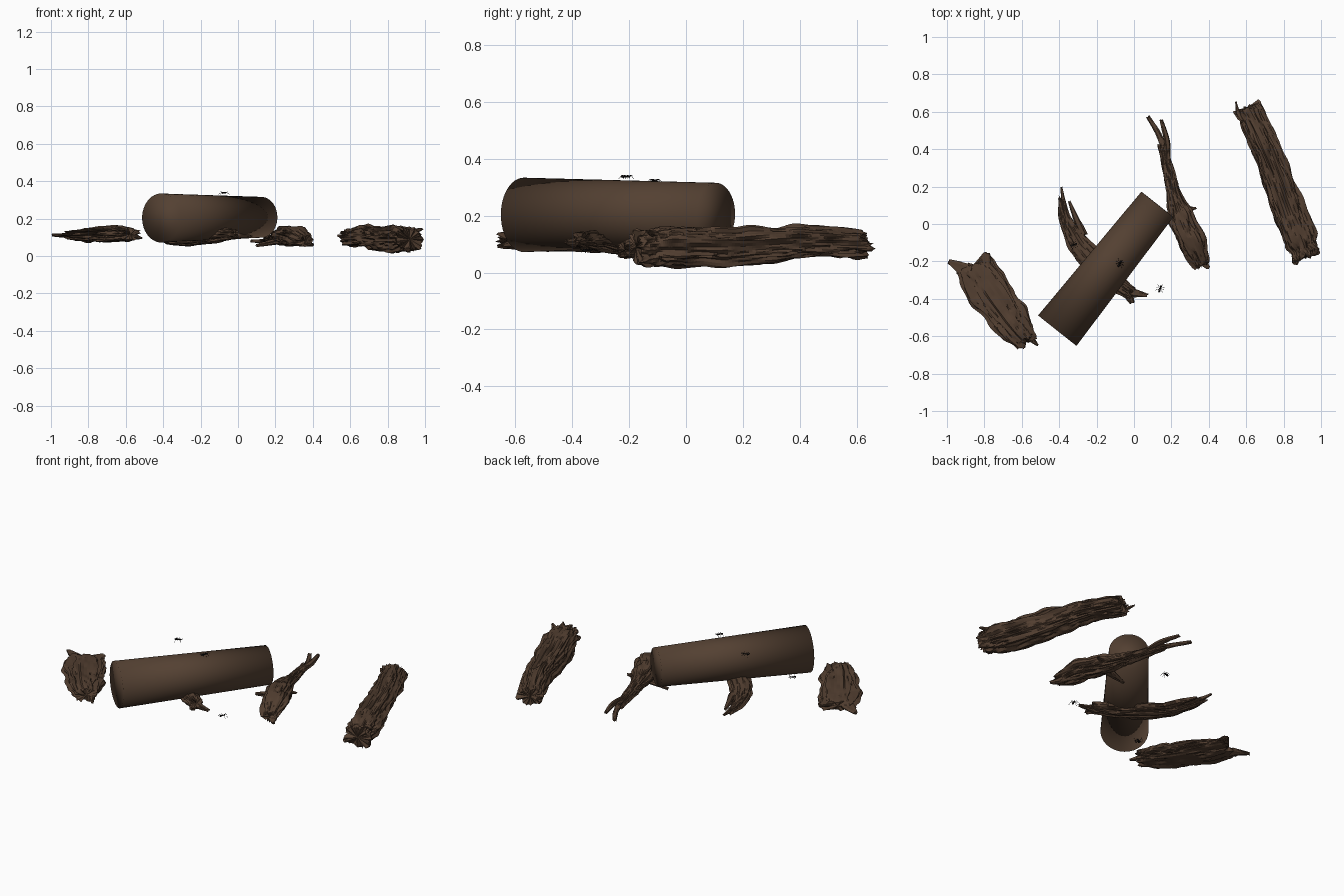
import bpy, bmesh, math
from mathutils import Vector, Matrix, noise

if "Cube" in bpy.data.objects:
    bpy.data.objects.remove(bpy.data.objects["Cube"])


def material(name, rgb):
    m = bpy.data.materials.new(name)
    m.diffuse_color = (*rgb, 1)
    m.use_nodes = True
    m.node_tree.nodes["Principled BSDF"].inputs["Base Color"].default_value = m.diffuse_color
    return m


BARK = material("bark brown", (0.085, 0.049, 0.030))
LOG = material("log brown", (0.088, 0.052, 0.032))
ANT = material("ant black", (0.007, 0.006, 0.006))


def finish(bm, name, mat, smooth=False):
    bmesh.ops.recalc_face_normals(bm, faces=bm.faces)
    for f in bm.faces:
        f.smooth = smooth
    me = bpy.data.meshes.new(name)
    bm.to_mesh(me)
    bm.free()
    me.materials.append(mat)
    ob = bpy.data.objects.new(name, me)
    bpy.context.collection.objects.link(ob)
    return ob


def spline(pts, t):
    """Catmull-Rom through (x, y, z, half width, half thickness) stations."""
    n = len(pts) - 1
    i = min(int(t * n), n - 1)
    u = t * n - i
    a, b, c, d = (pts[max(0, min(n, k))] for k in (i - 1, i, i + 1, i + 2))
    return [0.5 * (2 * q + (r - p) * u + (2 * p - 5 * q + 4 * r - s) * u * u
                   + (3 * q - p - 3 * r + s) * u ** 3) for p, q, r, s in zip(a, b, c, d)]


def add_limb(bm, pts, seed, rings=70, sides=44, jag=0.03):
    """Sweep a craggy, grooved section along a path, with splintered ends."""
    length = sum((Vector(a[:3]) - Vector(b[:3])).length for a, b in zip(pts, pts[1:]))
    off = Vector((seed * 7.3, seed * 3.1, 0))
    loops = []
    for i in range(rings + 1):
        t = i / rings
        x, y, z, w, h = spline(pts, t)
        e = 0.01
        p0, p1 = spline(pts, max(0, t - e)), spline(pts, min(1, t + e))
        tan = (Vector(p1[:3]) - Vector(p0[:3])).normalized()
        side = tan.cross(Vector((0, 0, 1))).normalized()
        up = side.cross(tan)
        w, h = max(w, 0.004), max(h, 0.004)
        k_end = max(0, 1 - t / 0.12) - max(0, 1 - (1 - t) / 0.12)
        loop = []
        for j in range(sides):
            a = 2 * math.pi * j / sides
            c, s = math.cos(a), math.sin(a)
            along = t * length
            grain = noise.noise(off + Vector((c * 2.6, s * 2.6, along * 4)))
            fine = noise.noise(off + Vector((c * 6, s * 6, along * 14)))
            lump = noise.noise(off + Vector((c, s, along * 9 + 20)))
            groove = -0.22 * max(0, 1 - abs(grain) * 7)
            r = 0.97 + 0.22 * grain + 0.16 * fine + 0.16 * lump + groove
            cx = math.copysign(abs(c) ** 0.85, c) * w * r
            sz = math.copysign(abs(s) ** 0.85, s) * h * r
            shift = noise.noise(off + Vector((c * 4, s * 4, 50 + k_end))) * jag * 1.3
            p = Vector((x, y, z)) + side * cx + up * sz + tan * (k_end * shift)
            p.z = max(p.z, 0.0)
            loop.append(bm.verts.new(p))
        loops.append(loop)
    for a, b in zip(loops, loops[1:]):
        for j in range(sides):
            k = (j + 1) % sides
            bm.faces.new((a[j], a[k], b[k], b[j]))
    for loop in (loops[0], loops[-1]):
        mid = sum((v.co for v in loop), Vector()) / sides
        tip = bm.verts.new(mid)
        for j in range(sides):
            bm.faces.new((loop[j], loop[(j + 1) % sides], tip))


def stick(name, *limbs):
    bm = bmesh.new()
    for n, (pts, seed) in enumerate(limbs):
        big = n == 0
        add_limb(bm, pts, seed, 90 if big else 36, 52 if big else 18, 0.035 if big else 0.01)
    return finish(bm, name, BARK)


# Driftwood pieces: stations are x, y, z, half width, half thickness
stick("long_branch",
      ([(.60, .62, .10, .072, .045), (.70, .42, .105, .08, .058), (.795, .165, .092, .085, .068),
        (.885, -.08, .09, .082, .072), (.92, -.175, .09, .072, .062)], 1),
      ([(.56, .58, .10, .014, .012), (.545, .652, .10, .004, .004)], 2),
      ([(.64, .58, .11, .014, .012), (.655, .635, .11, .004, .004)], 3),
      ([(.94, -.10, .13, .02, .016), (.985, -.135, .145, .006, .006)], 4),
      ([(.88, -.15, .07, .02, .016), (.87, -.215, .07, .006, .006)], 5))
stick("flat_bark",
      ([(-.86, -.215, .112, .10, .026), (-.80, -.32, .112, .115, .036), (-.71, -.45, .115, .105, .042),
        (-.63, -.56, .12, .088, .042), (-.575, -.625, .115, .06, .03)], 6),
      ([(-.90, -.25, .11, .04, .014), (-.99, -.20, .112, .012, .008)], 7),
      ([(-.80, -.22, .115, .04, .016), (-.785, -.155, .12, .015, .01)], 8),
      ([(-.58, -.58, .11, .03, .02), (-.515, -.648, .095, .006, .006)], 9))
stick("forked_branch",
      ([(.15, .42, .085, .022, .018), (.185, .28, .09, .032, .024), (.215, .15, .10, .042, .036),
        (.255, .03, .105, .074, .052), (.31, -.10, .105, .072, .048), (.36, -.215, .08, .042, .028)], 11),
      ([(.165, .40, .085, .018, .014), (.125, .49, .08, .014, .012), (.075, .572, .08, .010, .008)], 12),
      ([(.18, .33, .095, .016, .014), (.175, .44, .10, .016, .013), (.145, .555, .10, .009, .008)], 13),
      ([(.25, .07, .10, .03, .02), (.33, .085, .10, .006, .006)], 14),
      ([(.22, .04, .08, .03, .02), (.10, .03, .055, .008, .008)], 15),
      ([(.35, -.18, .07, .03, .02), (.40, -.235, .06, .01, .008)], 16))
stick("under_branch",
      ([(-.385, .13, .085, .018, .016), (-.365, .03, .085, .032, .024), (-.30, -.10, .088, .056, .032),
        (-.20, -.215, .095, .058, .034), (-.10, -.31, .11, .045, .032), (-.02, -.37, .115, .038, .028)], 17),
      ([(-.375, .10, .085, .014, .012), (-.388, .195, .09, .005, .006)], 18),
      ([(-.27, -.06, .085, .022, .018), (-.31, .03, .085, .016, .014), (-.345, .12, .085, .007, .007)], 19),
      ([(-.03, -.365, .11, .026, .02), (.07, -.382, .105, .010, .008)], 20),
      ([(-.04, -.36, .11, .03, .02), (-.01, -.42, .105, .014, .01)], 21))

# Tapered log, smooth shaded across its ends
start, end = Vector((-.41, -.57, .203)), Vector((.125, .105, .207))
axis = end - start
bm = bmesh.new()
bmesh.ops.create_cone(bm, cap_ends=True, segments=48, radius1=.131, radius2=.109, depth=axis.length)
bmesh.ops.transform(bm, verts=bm.verts, matrix=Matrix.Translation((start + end) / 2)
                    @ axis.to_track_quat('Z', 'Y').to_matrix().to_4x4())
finish(bm, "log", LOG, smooth=True)


def rod(bm, a, b, r):
    d = b - a
    m = Matrix.Translation((a + b) / 2) @ d.to_track_quat('Z', 'Y').to_matrix().to_4x4()
    bmesh.ops.create_cone(bm, cap_ends=True, segments=5, radius1=r, radius2=r * .7,
                          depth=d.length, matrix=m)


def ant(name, loc, turn, flip=False):
    bm = bmesh.new()
    # Abdomen, thorax and head
    for x, sx, sy in ((-.013, .009, .006), (0, .006, .004), (.011, .0055, .005)):
        bmesh.ops.create_icosphere(bm, subdivisions=2, radius=1,
                                   matrix=Matrix.Translation((x, 0, .004)) @ Matrix.Diagonal((sx, sy, sy * .8, 1)))
    # Legs and feelers
    for s in (-1, 1):
        for k in (-1, 0, 1):
            hip, knee = Vector((k * .003, s * .003, .004)), Vector((k * .011, s * .013, .009))
            rod(bm, hip, knee, .0011)
            rod(bm, knee, Vector((k * .018, s * .023, -.005)), .0009)
        rod(bm, Vector((.014, s * .002, .005)), Vector((.025, s * .007, .008)), .0007)
    m = Matrix.Translation(loc) @ Matrix.Rotation(math.radians(turn), 4, 'Z')
    if flip:
        m = m @ Matrix.Rotation(math.pi, 4, 'X')
    bmesh.ops.transform(bm, verts=bm.verts, matrix=m)
    finish(bm, name, ANT, smooth=True)


ant("ant_on_log", (-.075, -.21, .334), 60)
ant("ant_by_log", (.14, -.345, .075), 70)
ant("ant_behind_log", (-.32, -.11, .32), 20)
ant("ant_under_log", (-.40, -.44, .085), 40, flip=True)
